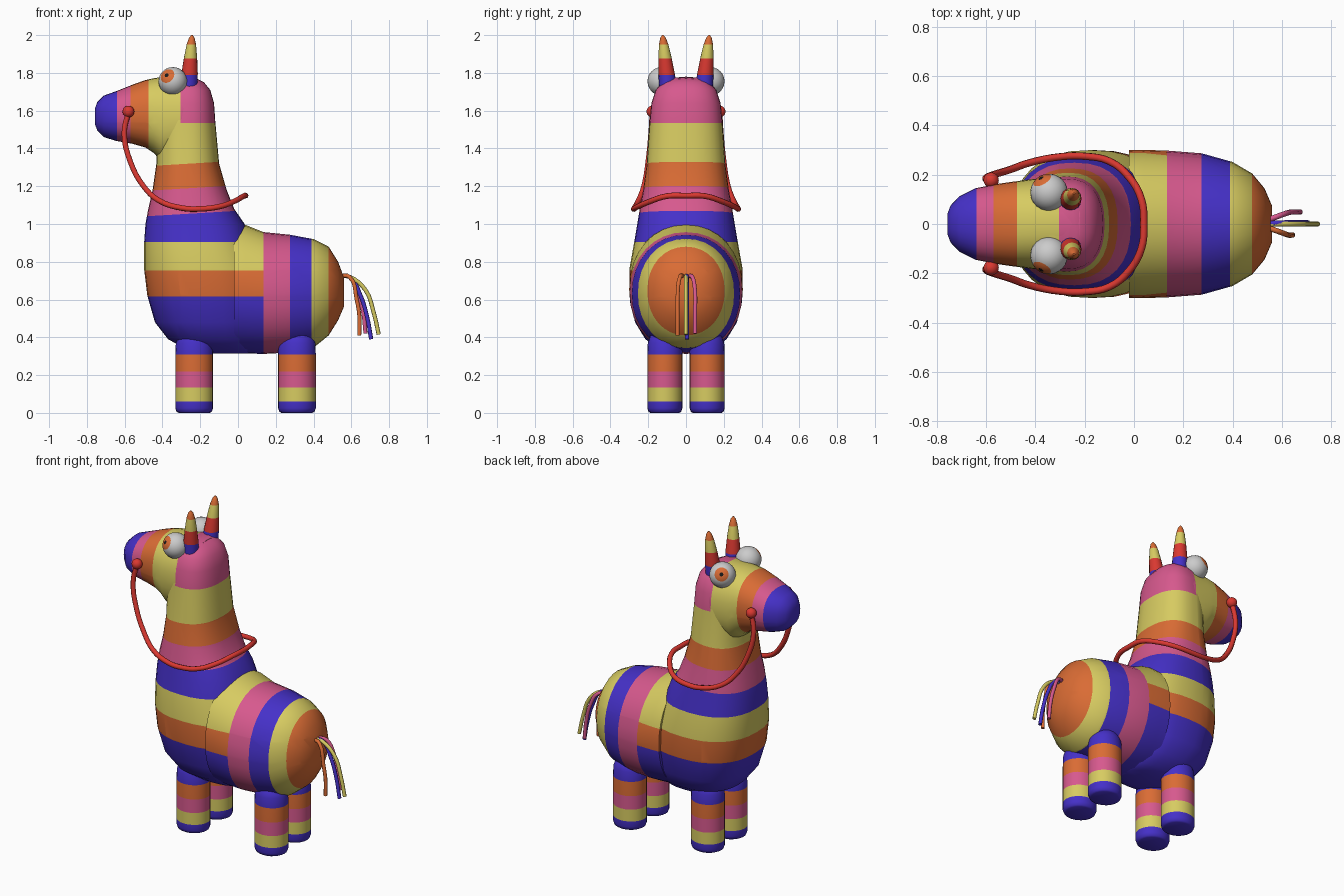
import bpy, bmesh
from math import sin, cos, pi, copysign, sqrt
from mathutils import Vector

if "Cube" in bpy.data.objects:
    bpy.data.objects.remove(bpy.data.objects["Cube"])

# Colours
PALETTE = dict(blue=(.06, .03, .58), yellow=(.68, .60, .12), orange=(.70, .15, .035),
               pink=(.68, .10, .27), red=(.70, .04, .03), white=(.75, .75, .75), black=(.01, .01, .01))
NAMES = list(PALETTE)
MATS = {}
for n, c in PALETTE.items():
    MATS[n] = bpy.data.materials.new(n)
    MATS[n].diffuse_color = (*c, 1)


def ring(axis, pos, a0, a1, w, p=2.0, segs=32):
    """Superellipse across y; spans a0..a1 in x (axis z) or in z (axis x)."""
    pts = []
    for i in range(segs):
        t = 2 * pi * i / segs
        a = copysign(abs(cos(t)) ** (2 / p), cos(t)) * (a1 - a0) / 2 + (a0 + a1) / 2
        y = copysign(abs(sin(t)) ** (2 / p), sin(t)) * w
        pts.append(Vector((a, y, pos) if axis == 'z' else (pos, y, a)))
    return pts


def loft(name, rings, cuts, colour, angle=0.75):
    """Skin the rings, slice along the stripe planes, colour each face by its centre."""
    bm = bmesh.new()
    loops = [[bm.verts.new(p) for p in r] for r in rings]
    for a, b in zip(loops, loops[1:]):
        for i in range(len(a)):
            j = (i + 1) % len(a)
            bm.faces.new((a[i], a[j], b[j], b[i]))
    bm.faces.new(loops[0])
    bm.faces.new(loops[-1])
    for co, no in cuts:
        bmesh.ops.bisect_plane(bm, geom=bm.verts[:] + bm.edges[:] + bm.faces[:],
                               plane_co=co, plane_no=no, dist=1e-5)
    bmesh.ops.recalc_face_normals(bm, faces=bm.faces)
    for f in bm.faces:
        f.material_index = NAMES.index(colour(f.calc_center_median()))
    me = bpy.data.meshes.new(name)
    bm.to_mesh(me)
    bm.free()
    for m in MATS.values():
        me.materials.append(m)
    ob = bpy.data.objects.new(name, me)
    bpy.context.collection.objects.link(ob)
    bpy.ops.object.select_all(action='DESELECT')
    ob.select_set(True)
    bpy.context.view_layer.objects.active = ob
    bpy.ops.object.shade_smooth_by_angle(angle=angle)
    return ob


def band(v, limits, cols):
    return cols[sum(v > l for l in limits)]


def zcuts(zs):
    return [((0, 0, z), (0, 0, 1)) for z in zs]


def xcuts(xs):
    return [((x, 0, 0), (1, 0, 0)) for x in xs]


def tube(name, pts, r, col):
    cu = bpy.data.curves.new(name, 'CURVE')
    cu.dimensions = '3D'
    cu.bevel_depth, cu.bevel_resolution, cu.resolution_u = r, 2, 4
    cu.use_fill_caps = True
    s = cu.splines.new('BEZIER')
    s.bezier_points.add(len(pts) - 1)
    for b, p in zip(s.bezier_points, pts):
        b.co = p
        b.handle_left_type = b.handle_right_type = 'AUTO'
    cu.materials.append(MATS[col])
    bpy.context.collection.objects.link(bpy.data.objects.new(name, cu))


# Chest and neck: (z, back x0, x1, half width)
NECK = [(.315, -.18, .06, .08), (.335, -.27, .10, .14), (.39, -.37, .12, .215), (.48, -.44, .14, .27),
        (.62, -.48, .16, .30), (.76, -.497, .14, .30), (.90, -.497, .07, .275), (1.0, -.49, .035, .258),
        (1.08, -.475, -.02, .245), (1.18, -.452, -.06, .227), (1.32, -.432, -.10, .208),
        (1.54, -.43, -.12, .193), (1.64, -.42, -.127, .183), (1.71, -.40, -.147, .16),
        (1.75, -.38, -.18, .125), (1.775, -.35, -.23, .08)]
FLAT, TILT, TIP = (.615, .755, .905), (1.055, 1.19, 1.32), 1.535
SLOPE = .06


def front_colour(c):
    if c.z > TIP:
        return 'pink' if c.x > -.305 else 'yellow'
    if c.z < .98:
        return band(c.z, FLAT, ('blue', 'orange', 'yellow', 'blue'))
    return band(c.z - SLOPE * (c.x + .25), TILT, ('blue', 'pink', 'orange', 'yellow'))


loft('chest_and_neck', [ring('z', *r, 2.4) for r in NECK],
     zcuts(FLAT + (TIP,)) + [((-.25, 0, z), (-SLOPE, 0, 1)) for z in TILT] + xcuts([-.305]),
     front_colour)

# Head and muzzle: (x, z0, z1, half width)
HEAD = [(-.758, 1.53, 1.61, .04), (-.745, 1.495, 1.645, .075), (-.71, 1.46, 1.68, .112),
        (-.645, 1.44, 1.703, .145), (-.56, 1.425, 1.737, .162), (-.49, 1.405, 1.762, .172),
        (-.445, 1.375, 1.772, .178), (-.41, 1.335, 1.777, .183), (-.30, 1.33, 1.78, .19),
        (-.22, 1.40, 1.772, .175)]
HX = (-.64, -.57, -.475)


def head_colour(c):
    if c.x > -.305 and c.z > TIP:
        return 'pink'
    return band(c.x, HX, ('blue', 'pink', 'orange', 'yellow'))


loft('head', [ring('x', *r, 2.3) for r in HEAD], xcuts(HX + (-.305,)) + zcuts([TIP]), head_colour)

# Rear body: (x, z0, z1, half width)
REAR = [(-.02, .32, 1.0, .30), (.04, .315, .995, .301), (.135, .312, .957, .298), (.275, .32, .943, .287),
        (.40, .345, .92, .252), (.48, .41, .88, .205), (.53, .49, .80, .145), (.56, .56, .72, .075)]
RX = (.135, .275, .39, .48)


def rear_colour(c):
    if c.x < RX[0]:
        return band(c.z, FLAT[:2], ('blue', 'orange', 'yellow'))
    return band(c.x, RX[1:], ('pink', 'blue', 'yellow', 'orange'))


loft('rear_body', [ring('x', *r, 2.1) for r in REAR], xcuts(RX) + zcuts(FLAT[:2]), rear_colour)

# Legs, ears, eyes and rein knobs, mirrored left and right
LEG = [(0, .082), (.006, .093), (.025, .1), (.31, .1), (.37, .097), (.41, .082), (.43, .05)]
LZ = (.06, .135, .22, .31)
EAR = [(1.70, .048), (1.80, .043), (1.88, .035), (1.95, .025), (1.985, .015), (2.0, .004)]
EZ = (1.79, 1.875, 1.95)


def ball(name, centre, r, cuts, colour):
    rs = [ring('z', -r * cos(pi * (i + .1) / 14.2), -r * sin(pi * (i + .1) / 14.2),
               r * sin(pi * (i + .1) / 14.2), r * sin(pi * (i + .1) / 14.2), 2, 24) for i in range(15)]
    ob = loft(name, rs, cuts, colour)
    ob.location = centre
    return ob


for s, side in ((-1, 'left'), (1, 'right')):
    for x, where in ((-.232, 'front'), (.312, 'rear')):
        rs = [[p + Vector((x, s * .112, 0)) for p in ring('z', z, -r, r, r * .93, 2, 24)] for z, r in LEG]
        loft(f'{where}_leg_{side}', rs, zcuts(LZ),
             lambda c: band(c.z, LZ, ('blue', 'yellow', 'pink', 'orange', 'blue')))
    rs = [[p + Vector((-.262 + .06 * (z - 1.7), s * (.093 + .1 * (z - 1.7)), 0))
           for p in ring('z', z, -r, r, r, 2, 16)] for z, r in EAR]
    loft(f'ear_{side}', rs, zcuts(EZ), lambda c: band(c.z, EZ, ('blue', 'red', 'yellow', 'orange')))
    # Eyeball turned so its pole (pupil) looks forward, outward and up
    R = .076
    lim = (sqrt(R * R - .041 ** 2), sqrt(R * R - .014 ** 2))
    eye = ball(f'eye_{side}', (-.345, s * .128, 1.755), R, zcuts(lim),
               lambda c: band(c.z, lim, ('white', 'orange', 'black')))
    eye.rotation_euler = Vector((-.42, s * .75, .42)).to_track_quat('Z', 'Y').to_euler()
    ball(f'rein_knob_{side}', (-.58, s * .178, 1.595), .031, [], lambda c: 'red')

# Rein: one loop from knob to knob round the back of the neck
HALF = [(-.58, .178, 1.595), (-.602, .185, 1.48), (-.57, .20, 1.33), (-.50, .222, 1.20), (-.42, .25, 1.125),
        (-.30, .273, 1.085), (-.20, .275, 1.08), (-.10, .255, 1.092), (-.02, .19, 1.12), (.03, .10, 1.148)]
tube('rein', HALF + [(.04, 0, 1.15)] + [(x, -y, z) for x, y, z in reversed(HALF)], .015, 'red')

# Tail strands: (colour, side offset, bend point, end point)
for i, (col, y, bend, end) in enumerate([
        ('yellow', 0, (.675, .65), (.745, .415)), ('blue', .005, (.645, .63), (.705, .39)),
        ('pink', .048, (.635, .64), (.675, .42)), ('orange', -.045, (.628, .60), (.642, .41))]):
    tube(f'tail_strand_{i + 1}', [(.54, y * .3, .725), (.59, y * .7, .72), (bend[0], y, bend[1]),
                                  ((bend[0] + end[0]) / 2 + .008, y, (bend[1] + end[1]) / 2),
                                  (end[0], y, end[1])], .011, col)

for m in bpy.data.materials:
    if m.users and not m.is_grease_pencil:
        m.use_nodes = True
        m.node_tree.nodes["Principled BSDF"].inputs["Base Color"].default_value = m.diffuse_color
